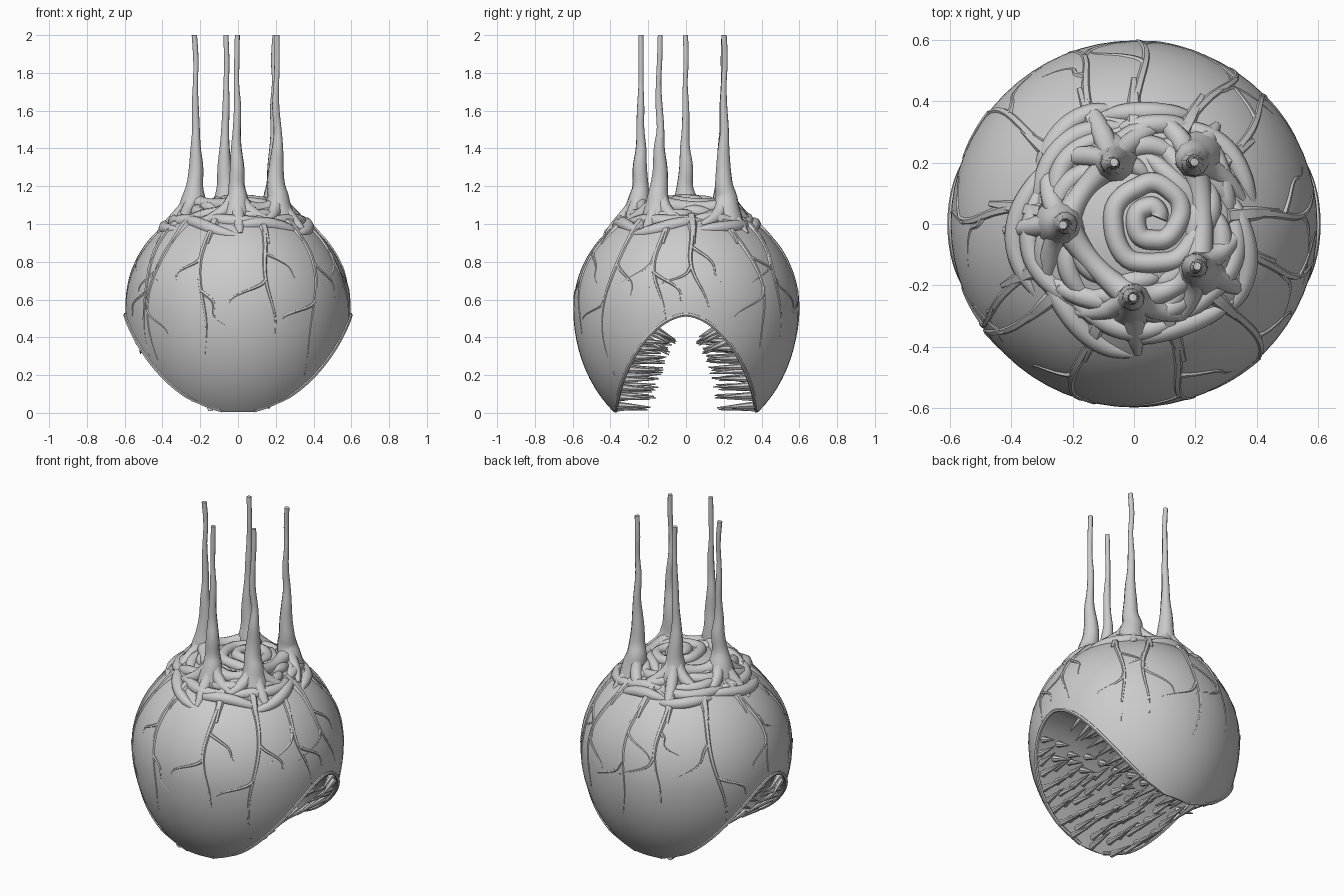
import bpy, bmesh, random
from math import sin, cos, pi, sqrt, radians, atan2
from mathutils import Vector, Matrix

if "Cube" in bpy.data.objects:
    bpy.data.objects.remove(bpy.data.objects["Cube"])

random.seed(4)
R, ZC, UP, DOWN = 0.597, 0.55, 0.575, 0.71


def ring(z):
    """Body radius at height z."""
    c = UP if z > ZC else DOWN
    return R * sqrt(max(0, 1 - ((z - ZC) / c) ** 2))


def on_side(az, z, off=0.0):
    r = ring(z) + off
    return Vector((r * cos(az), r * sin(az), z))


def on_top(x, y, off=0.0):
    r2 = min(1, (x * x + y * y) / R ** 2)
    return Vector((x, y, ZC + UP * sqrt(1 - r2) + off))


def arch(z):
    """Half width of the mouth tunnel at height z."""
    return 0.372 * max(0, 1 - (z / 0.52) ** 1.6) ** 0.56


def tubes(name, paths, res=2):
    """One object of tapered tubes; a path is a list of (point, radius)."""
    cu = bpy.data.curves.new(name, 'CURVE')
    cu.dimensions = '3D'
    cu.bevel_depth = 1.0
    cu.bevel_resolution = res
    cu.use_fill_caps = True
    cu.resolution_u = 3
    for path in paths:
        sp = cu.splines.new('NURBS')
        sp.points.add(len(path) - 1)
        for p, (co, r) in zip(sp.points, path):
            p.co = (*co, 1)
            p.radius = r
        sp.order_u = 3
        sp.use_endpoint_u = True
    ob = bpy.data.objects.new(name, cu)
    bpy.context.collection.objects.link(ob)
    bpy.ops.object.select_all(action='DESELECT')
    ob.select_set(True)
    bpy.context.view_layer.objects.active = ob
    bpy.ops.object.convert(target='MESH')
    bpy.ops.object.shade_smooth_by_angle(angle=radians(50))
    return ob


def mesh_object(name, bm):
    me = bpy.data.meshes.new(name)
    bm.to_mesh(me)
    bm.free()
    ob = bpy.data.objects.new(name, me)
    bpy.context.collection.objects.link(ob)
    return ob


# Body: ellipsoid, taller below its widest ring
bm = bmesh.new()
bmesh.ops.create_uvsphere(bm, u_segments=64, v_segments=40, radius=1)
for v in bm.verts:
    v.co = (v.co.x * R, v.co.y * R, ZC + v.co.z * (UP if v.co.z > 0 else DOWN))
body = mesh_object("body", bm)

# Mouth tunnel cut through from side to side
heights = [0.52 * (1 - (i / 16) ** 2) for i in range(16)] + [0.004]
half = [(arch(z), z) for z in heights] + [(0.9, 0.002), (0.9, -0.5)]
outline = [(-y, z) for y, z in reversed(half[1:])] + half
bm = bmesh.new()
face = bm.faces.new([bm.verts.new((-1, y, z)) for y, z in outline])
ext = bmesh.ops.extrude_face_region(bm, geom=[face])
bmesh.ops.translate(bm, vec=(2, 0, 0),
                    verts=[g for g in ext['geom'] if isinstance(g, bmesh.types.BMVert)])
bmesh.ops.recalc_face_normals(bm, faces=bm.faces)
cutter = mesh_object("mouth_cutter", bm)
cutter.hide_render = True
cut = body.modifiers.new("mouth", 'BOOLEAN')
cut.operation = 'DIFFERENCE'
cut.solver = 'EXACT'
cut.object = cutter
bpy.ops.object.select_all(action='DESELECT')
body.select_set(True)
bpy.context.view_layer.objects.active = body
bpy.ops.object.modifier_apply(modifier="mouth")
bpy.ops.object.shade_smooth_by_angle(angle=radians(35))
bpy.data.objects.remove(cutter)

# Lip along both mouth edges
lips = []
for s in (-1, 1):
    pts = [(y, z) for y, z in half[:-2]]
    pts = [(-y, z) for y, z in reversed(pts[1:])] + pts
    lips.append([(Vector((s * sqrt(max(0, ring(z) ** 2 - y * y)), y, max(z, 0.012))), 0.011)
                 for y, z in pts])
tubes("mouth_lip", lips, 1)

# Teeth: spikes pointing inward from the tunnel walls
bm = bmesh.new()
for s in (-1, 1):
    for k in range(9):
        z0 = 0.035 + 0.05 * k
        span = sqrt(max(0, ring(z0) ** 2 - arch(z0) ** 2)) - 0.035
        n = max(2, int(2 * span / 0.09))
        for i in range(n):
            x = -span + 2 * span * i / (n - 1)
            z = z0 + random.uniform(-0.012, 0.012)
            w = arch(z)
            length = (0.07 + 0.4 * w) * random.uniform(0.75, 1.0)
            d = Vector((random.uniform(-.12, .12), -s,
                        random.uniform(-.1, .06) - 0.5 * (z > 0.38)))
            d.normalize()
            mid = Vector((x, s * (w + 0.002), max(z, 0.022))) + d * length / 2
            mat = Matrix.Translation(mid) @ d.to_track_quat('Z', 'Y').to_matrix().to_4x4()
            bmesh.ops.create_cone(bm, cap_ends=True, segments=7, radius1=0.02,
                                  radius2=0.003, depth=length, matrix=mat)
for v in bm.verts:
    v.co.z = max(v.co.z, 0.0)
mesh_object("teeth", bm)

# Stalks: five tall vessels, flared at the base
stalks = [(-.225, 0), (-.065, .2), (.19, .205), (.205, -.14), (-.005, -.24)]
profile = [(1.08, .072, 1.05), (1.14, .058, 1.02), (1.2, .045, 1.0), (1.3, .036, 1), (1.4, .028, 1),
           (1.5, .021, 1), (1.62, .02, 1), (1.75, .013, 1), (1.88, .015, 1), (2, .014, 1)]
paths = []
for x, y in stalks:
    base = on_top(x * 1.1, y * 1.1, -0.06)
    paths.append([(base, .085)] + [
        (Vector((x * k + random.uniform(-.008, .008),
                 y * k + random.uniform(-.008, .008), z)),
         r * random.uniform(.9, 1.1)) for z, r, k in profile])
tubes("stalks", paths, 3)

# Stalk roots: buttresses spreading outward and sideways over the crown
roots = []
for x, y in stalks:
    a, r = atan2(y, x), sqrt(x * x + y * y)
    for turn in (-.6, 0.05, .6):
        path = [(Vector((x, y, 1.2)), .028)]
        for t, off, w in ((.2, .035, .036), (.5, .002, .036), (.8, -.01, .028), (1, -.012, .014)):
            q = r + (.42 - r) * t * (1 if abs(turn) < .1 else .6)
            b = a + turn * t
            path.append((on_top(q * cos(b), q * sin(b), off), w))
        roots.append(path)
tubes("stalk_roots", roots)

# Folds: central coil, wavy arcs around it, and webs joining the stalks
folds = []
coil = []
for i in range(32):
    a, r = i * 0.4, 0.015 + 0.0045 * i
    r *= 1 + 0.1 * sin(2 * a + 1) + 0.05 * sin(5 * a)
    coil.append((on_top(.06 + r * cos(a), .02 + 1.2 * r * sin(a), 0.001), 0.033))
folds.append(coil)
for k, r0 in enumerate((.2, .245, .29, .335, .375)):
    a = k * 0.9
    end = a + 2 * pi
    while a < end:
        sweep = random.uniform(0.8, 1.5)
        drift = random.uniform(-.1, .1)
        arc = []
        for i in range(9):
            t = i / 8
            b = a + sweep * t
            r = r0 + drift * (t - .5) + 0.012 * sin(5 * b + k)
            arc.append((on_top(r * cos(b), r * sin(b), -.006 - .016 * abs(2 * t - 1) ** 2),
                        0.012 + 0.024 * max(0, sin(pi * t)) ** .6))
        folds.append(arc)
        a += sweep * 0.85
for i, j in ((0, 4), (4, 3), (3, 2), (1, 0)):
    p, q = Vector(stalks[i]), Vector(stalks[j])
    web = []
    for n in range(7):
        t = n / 6
        c = p.lerp(q, t) * (1 + 0.12 * sin(pi * t))
        web.append((on_top(c.x, c.y, 0.03 - .028 * sin(pi * t)), 0.05 - 0.015 * sin(pi * t)))
    folds.append(web)
tubes("crown_folds", folds)

# Veins: main branches running down from the crown, with side twigs
veins = []


def vein(az, z, z_end, drift, r):
    pts = []
    n = 9
    phase = random.uniform(0, 6)
    for i in range(n):
        t = i / (n - 1)
        b = az + drift * t + 0.05 * (sin(6 * t + phase) - sin(phase))
        h = z + (z_end - z) * t
        p = on_side(b, h, -0.004)
        if abs(p.y) < arch(min(h, .52)) + 0.02 and h < 0.54:
            break
        pts.append((p, r * (1 - 0.7 * t)))
    if len(pts) > 2:
        veins.append(pts)
    return pts


mains = [(5, .56), (35, .35), (62, .4), (90, .33), (112, .45), (140, .22), (172, .55),
         (205, .3), (222, .18), (250, .3), (290, .42), (318, .2), (345, .5)]
for deg, z_end in mains:
    az = radians(deg)
    trunk = vein(az, .985, z_end, random.uniform(-.15, .15), 0.018)
    side = random.choice((-1, 1))
    for f in (2, 4):
        if f < len(trunk):
            p = trunk[f][0]
            vein(atan2(p.y, p.x), p.z, p.z - random.uniform(.1, .2),
                 side * random.uniform(.2, .4), 0.012)
            side = -side
    # Root of the vein where it climbs into the crown
    veins.append([(on_top(r * cos(az), r * sin(az), -.012), w)
                  for r, w in ((.3, .03), (.35, .032), (.39, .028), (.44, .018), (.47, .012))])
tubes("veins", veins, 1)
